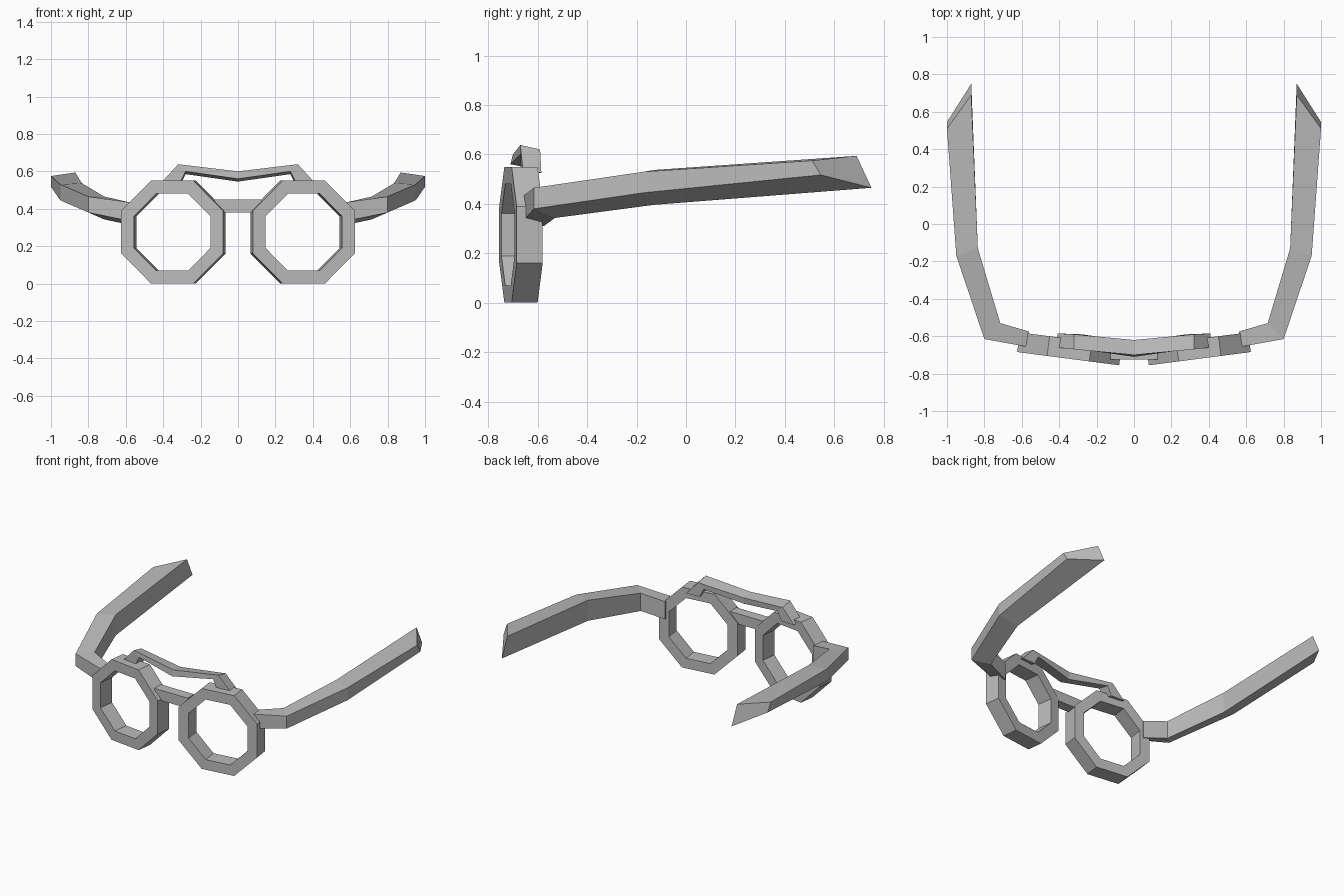
import bpy, bmesh, math
from mathutils import Matrix

cube = bpy.data.objects.get("Cube")
if cube:
    bpy.data.objects.remove(cube, do_unlink=True)

GREY = (0.5, 0.5, 0.5, 1)
frame_grey = bpy.data.materials.new("frame_grey")
frame_grey.diffuse_color = GREY
frame_grey.use_nodes = True
frame_grey.node_tree.nodes["Principled BSDF"].inputs["Base Color"].default_value = GREY


def loft(name, sections, closed=False, capped=True):
    """Skin matching cross-sections, then mirror the part across x = 0."""
    bm = bmesh.new()
    rings = [[bm.verts.new(p) for p in s] for s in sections]
    n = len(rings[0])
    pairs = list(zip(rings, rings[1:]))
    if closed:
        pairs.append((rings[-1], rings[0]))
    for a, b in pairs:
        for i in range(n):
            j = (i + 1) % n
            bm.faces.new((a[i], a[j], b[j], b[i]))
    if not closed:
        bm.faces.new(rings[-1])
        if capped:
            bm.faces.new(rings[0])
    bmesh.ops.recalc_face_normals(bm, faces=bm.faces)
    if not closed and not capped:
        # the open end lies on the mirror plane, so check the outer cap
        cap = max(bm.faces, key=lambda f: f.calc_center_median().x)
        if cap.normal.x < 0:
            bmesh.ops.reverse_faces(bm, faces=bm.faces)
    mesh = bpy.data.meshes.new(name)
    bm.to_mesh(mesh)
    bm.free()
    mesh.materials.append(frame_grey)
    obj = bpy.data.objects.new(name, mesh)
    bpy.context.collection.objects.link(obj)
    mirror = obj.modifiers.new("Mirror", 'MIRROR')
    mirror.merge_threshold = 0.001
    return obj


# Octagonal lens rims, turned slightly outward
OUTER, INNER, DEPTH = 0.275, 0.206, 0.106
turn = Matrix.Translation((0.352, -0.72, OUTER)) @ Matrix.Rotation(math.radians(7.4), 4, 'Z')
sections = []
for k in range(8):
    a = math.radians(22.5 + 45 * k)
    scale = 1 / math.cos(math.radians(22.5))
    section = []
    for r, y in ((OUTER, 0), (INNER, 0), (INNER, DEPTH), (OUTER, DEPTH)):
        x, z = r * scale * math.cos(a), r * scale * math.sin(a)
        section.append(turn @ Matrix.Translation((x, y, z)).translation)
    sections.append(section)
loft("lens_rims", sections, closed=True)

# Nose bridge between the rims
loft("nose_bridge", [
    [(x, -0.725, 0.45), (x, -0.725, 0.38), (x, -0.655, 0.38), (x, -0.655, 0.45)]
    for x in (0, 0.125)], capped=False)

# Bent brow bar with short feet resting on the rims
loft("brow_bar", [
    [(0, -0.70, 0.60), (0, -0.71, 0.56), (0, -0.63, 0.545), (0, -0.62, 0.59)],
    [(0.32, -0.67, 0.638), (0.28, -0.67, 0.60), (0.28, -0.59, 0.585), (0.32, -0.59, 0.62)],
    [(0.41, -0.66, 0.54), (0.31, -0.67, 0.54), (0.31, -0.59, 0.525), (0.41, -0.585, 0.525)],
], capped=False)

# Temple arms: outer top, outer bottom, inner bottom, inner top
loft("temple_arms", [
    [(0.58, -0.655, 0.435), (0.58, -0.655, 0.335), (0.56, -0.575, 0.31), (0.56, -0.575, 0.43)],
    [(0.80, -0.615, 0.465), (0.80, -0.615, 0.38), (0.715, -0.53, 0.343), (0.715, -0.53, 0.465)],
    [(0.95, -0.17, 0.53), (0.95, -0.17, 0.445), (0.835, -0.13, 0.396), (0.835, -0.13, 0.537)],
    [(1.0, 0.51, 0.575), (1.0, 0.545, 0.517), (0.87, 0.75, 0.465), (0.87, 0.69, 0.594)],
])
